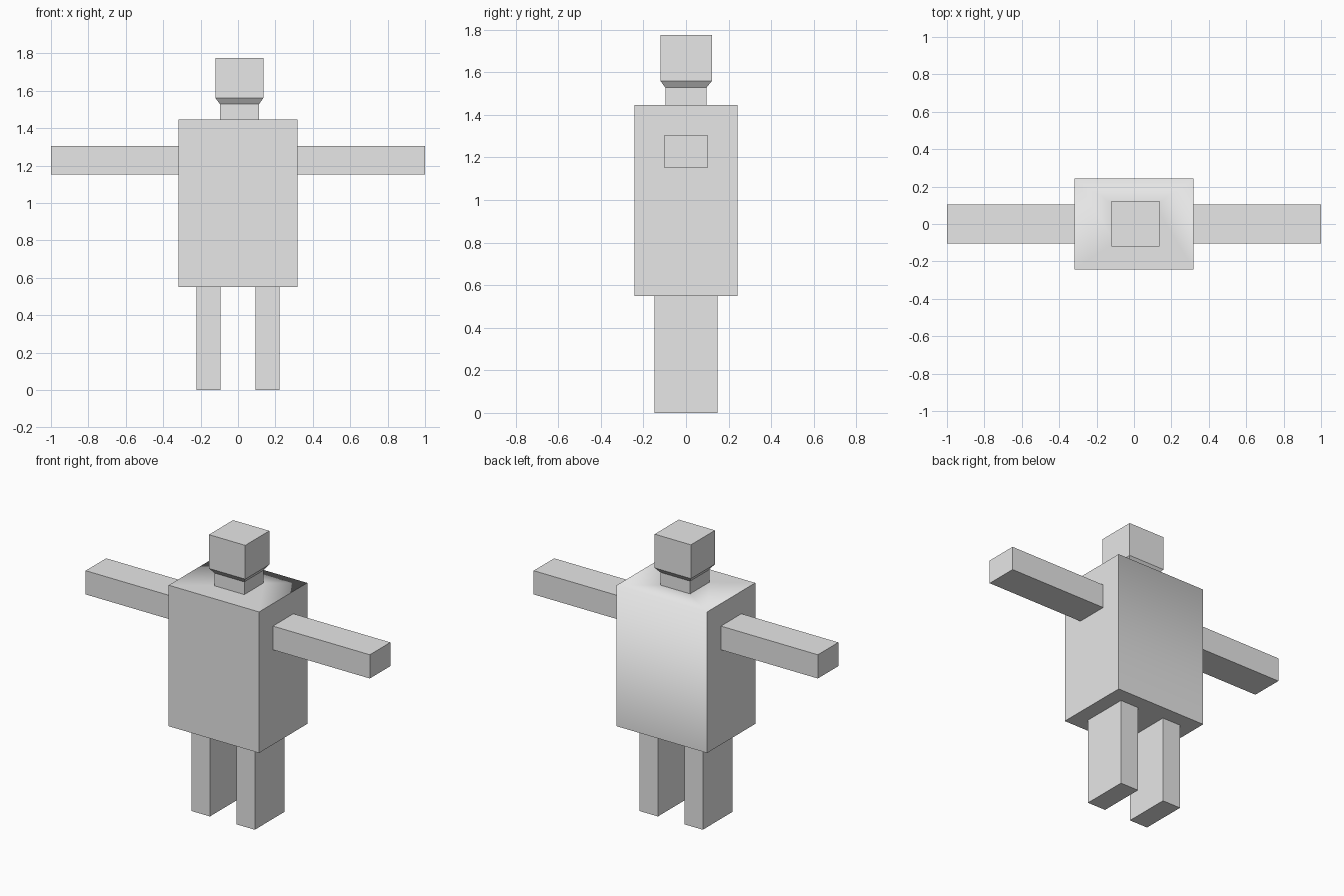
import bpy, bmesh, math

if "Cube" in bpy.data.objects:
    bpy.data.objects.remove(bpy.data.objects["Cube"])

grey = bpy.data.materials.new("plain_grey")
grey.diffuse_color = (0.8, 0.8, 0.8, 1)
grey.use_nodes = True
grey.node_tree.nodes["Principled BSDF"].inputs["Base Color"].default_value = grey.diffuse_color


def stack(name, rings, y_smooth_top=None):
    """Solid made of rectangular rings (x0, x1, y0, y1, z), bottom to top."""
    bm = bmesh.new()
    loops = [[bm.verts.new(p) for p in ((x0, y0, z), (x1, y0, z), (x1, y1, z), (x0, y1, z))]
             for x0, x1, y0, y1, z in rings]
    bm.faces.new(loops[0][::-1])
    bm.faces.new(loops[-1])
    for low, high in zip(loops, loops[1:]):
        for i in range(4):
            j = (i + 1) % 4
            bm.faces.new((low[i], low[j], high[j], high[i]))
    bmesh.ops.recalc_face_normals(bm, faces=bm.faces)
    for f in bm.faces:
        f.smooth = True
    for e in bm.edges:
        e.smooth = e.calc_face_angle(0) < math.radians(30)
        # the upper back shoulder edge stays soft
        if y_smooth_top and all(abs(v.co.y - y_smooth_top[0]) < 1e-4 and
                                abs(v.co.z - y_smooth_top[1]) < 1e-4 for v in e.verts):
            e.smooth = True
    mesh = bpy.data.meshes.new(name)
    bm.to_mesh(mesh)
    bm.free()
    mesh.materials.append(grey)
    obj = bpy.data.objects.new(name, mesh)
    bpy.context.collection.objects.link(obj)
    return obj


def box(name, x0, x1, y0, y1, z0, z1):
    return stack(name, [(x0, x1, y0, y1, z0), (x0, x1, y0, y1, z1)])


# Torso, neck, jaw flare and head extruded as one solid
NECK = (-0.096, 0.112, -0.097, 0.096)
HEAD = (-0.12, 0.135, -0.12, 0.122)
TORSO = (-0.318, 0.318, -0.242, 0.242)
stack("torso_and_head", [
    TORSO + (0.55,), TORSO + (1.447,),
    NECK + (1.447,), NECK + (1.528,),
    HEAD + (1.56,), HEAD + (1.775,),
], y_smooth_top=(0.242, 1.447))

# Arms and legs, one per side
for side, s in (("left", -1), ("right", 1)):
    a = sorted((s * 0.318, s * 1.0))
    box(side + "_arm", a[0], a[1], -0.103, 0.103, 1.153, 1.304)
    l = sorted((s * 0.094, s * 0.222))
    box(side + "_leg", l[0], l[1], -0.148, 0.148, 0.0, 0.55)
